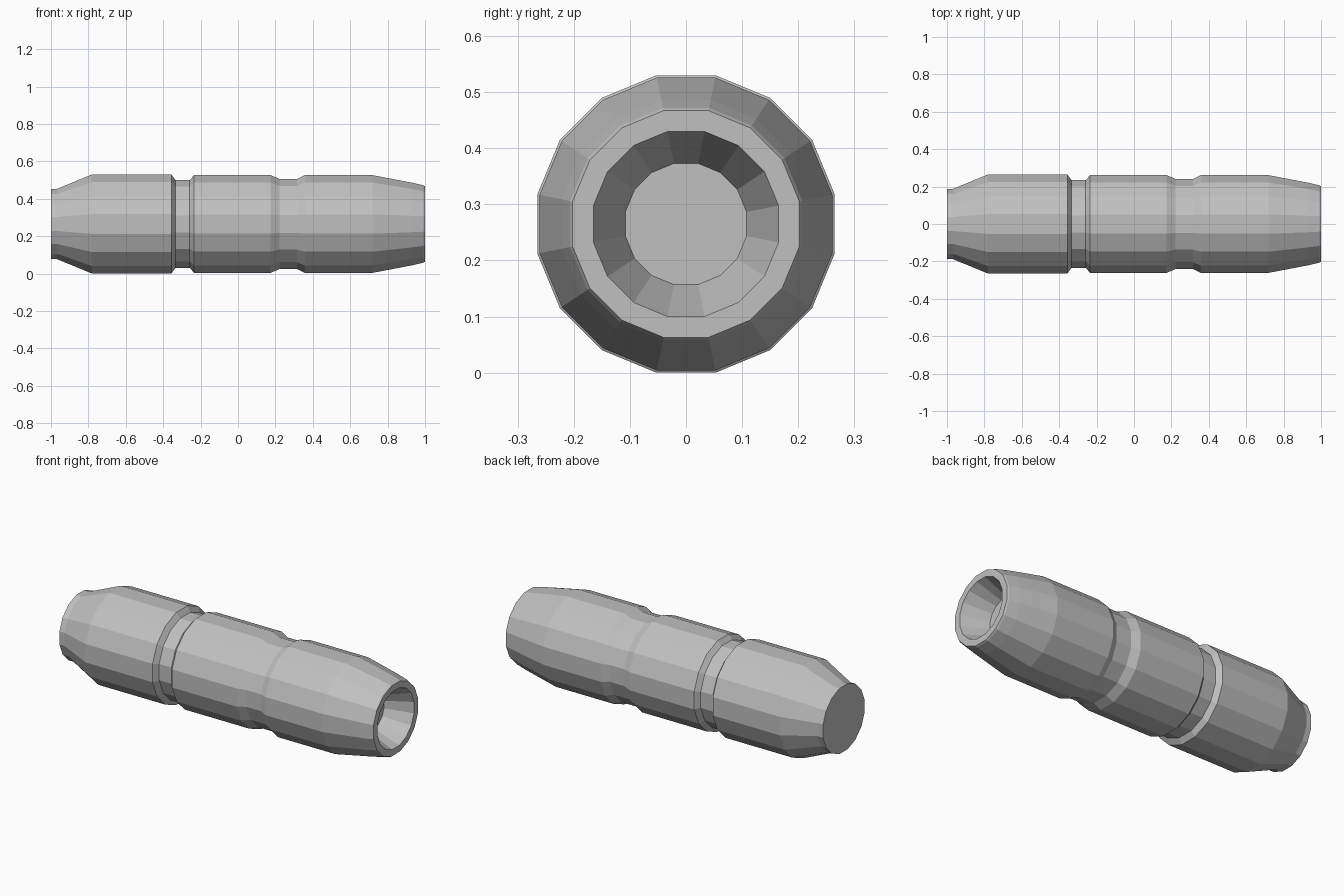
import bpy, bmesh, math

if "Cube" in bpy.data.objects:
    bpy.data.objects.remove(bpy.data.objects["Cube"])

SIDES = 16
AXIS_Z = 0.265
COS = math.cos(math.pi / SIDES)

grey = bpy.data.materials.new("mid grey")
grey.diffuse_color = (0.53, 0.53, 0.53, 1)
grey.use_nodes = True
grey.node_tree.nodes["Principled BSDF"].inputs["Base Color"].default_value = grey.diffuse_color


def lathe(name, profile):
    """Spin (x, flat radius) points round the long axis and cap both ends."""
    bm = bmesh.new()
    rings = []
    for x, flat in profile:
        r = flat / COS
        angles = [(i + 0.5) * math.tau / SIDES for i in range(SIDES)]
        rings.append([bm.verts.new((x, r * math.cos(a), AXIS_Z + r * math.sin(a)))
                      for a in angles])
    for a, b in zip(rings, rings[1:]):
        for i in range(SIDES):
            j = (i + 1) % SIDES
            bm.faces.new((a[i], a[j], b[j], b[i]))
    bm.faces.new(rings[0])
    bm.faces.new(rings[-1])
    bmesh.ops.recalc_face_normals(bm, faces=bm.faces)
    mesh = bpy.data.meshes.new(name)
    bm.to_mesh(mesh)
    bm.free()
    mesh.materials.append(grey)
    obj = bpy.data.objects.new(name, mesh)
    bpy.context.collection.objects.link(obj)
    return obj


lathe("tube_body", [
    # closed tail and rear section
    (-1.0, 0.188), (-0.968, 0.188), (-0.78, 0.265), (-0.356, 0.265),
    # narrow groove
    (-0.335, 0.235), (-0.258, 0.235), (-0.235, 0.261),
    # middle section and shallow groove
    (0.175, 0.261), (0.222, 0.241), (0.315, 0.241), (0.357, 0.261),
    # tapered front section
    (0.72, 0.261), (0.93, 0.221), (0.99, 0.207), (1.0, 0.202),
    # rim and tapered bore with flat floor
    (1.0, 0.165), (0.85, 0.108),
])
